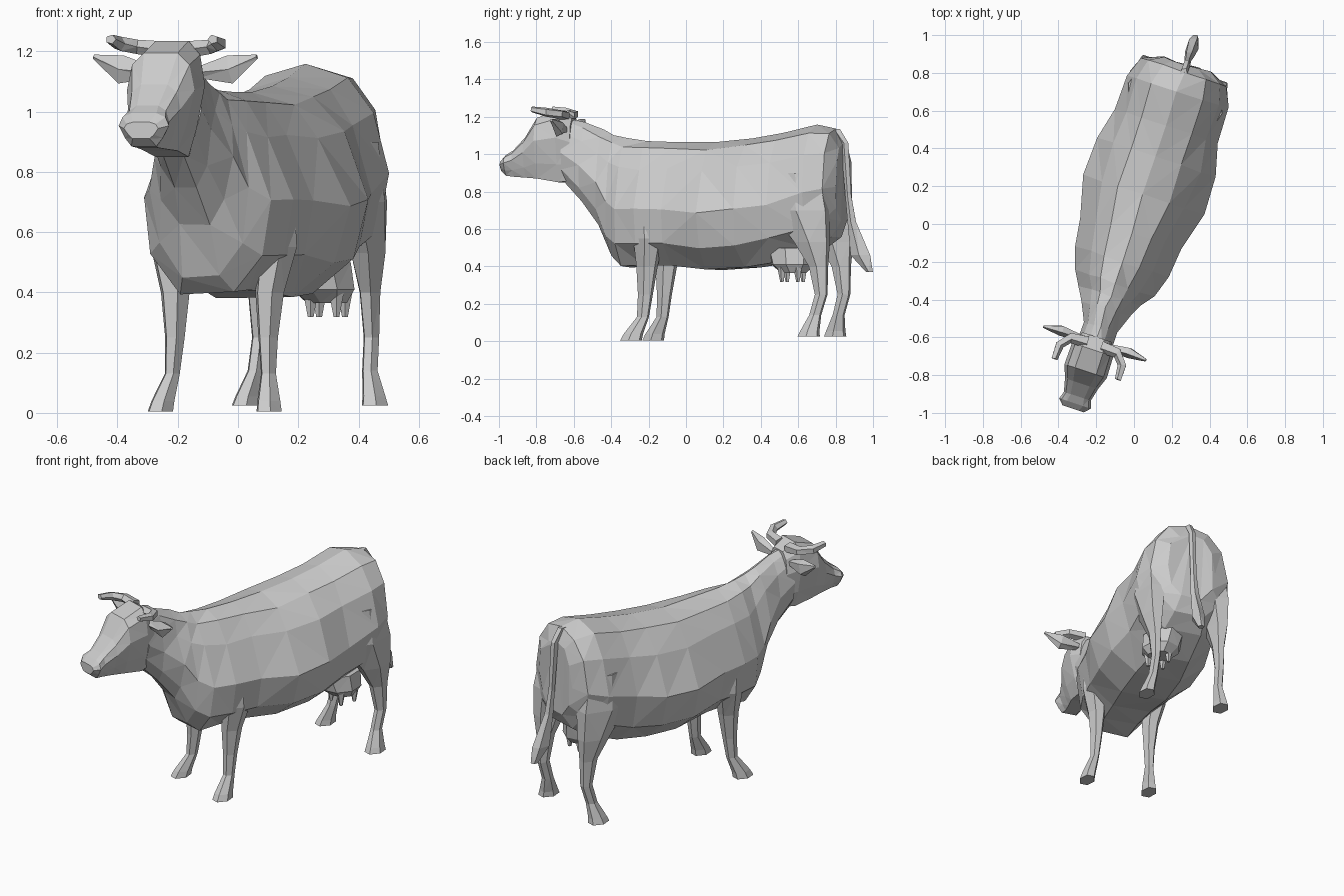
import bpy, bmesh, math, random
from mathutils import Vector

if "Cube" in bpy.data.objects:
    bpy.data.objects.remove(bpy.data.objects["Cube"])

random.seed(4)
TURN = math.radians(-18.2)   # the animal stands turned from the y axis


def loft(name, rings, mirror=False, jitter=0.0):
    """Skin closed rings of points into a faceted solid, turned to the body axis."""
    bm = bmesh.new()
    rows = []
    for ring in rings:
        rows.append([bm.verts.new(Vector(p) + Vector([random.uniform(-jitter, jitter) for _ in range(3)]))
                     for p in ring])
    n = len(rows[0])
    for a, b in zip(rows, rows[1:]):
        for i in range(n):
            j = (i + 1) % n
            bm.faces.new((a[i], a[j], b[j], b[i]))
    bm.faces.new(rows[0][::-1])
    bm.faces.new(rows[-1])
    bmesh.ops.triangulate(bm, faces=bm.faces[:])
    bmesh.ops.recalc_face_normals(bm, faces=bm.faces[:])
    mesh = bpy.data.meshes.new(name)
    bm.to_mesh(mesh)
    bm.free()
    ob = bpy.data.objects.new(name, mesh)
    bpy.context.collection.objects.link(ob)
    ob.rotation_euler.z = TURN
    if mirror:
        mod = ob.modifiers.new("Mirror", 'MIRROR')
        mod.use_mirror_merge = False
    return ob


def section(t, w, top, bot, profile, full=1.0):
    """Symmetric cross-section at t along the body from a half profile (u, v)."""
    half = [(u * w * (full if v > 0.6 else 1), t, bot + v * (top - bot)) for u, v in profile]
    return half + [(-x, y, z) for x, y, z in half[::-1] if x > 0]


def flat_ring(x, y, z, rx, ry, n=6):
    return [(x + rx * math.cos(2 * math.pi * i / n), y + ry * math.sin(2 * math.pi * i / n), z)
            for i in range(n)]


def tube_ring(p, d, r1, r2, n=5):
    """Ring round p, facing along d; r1 is the sideways radius, r2 the other."""
    d = Vector(d).normalized()
    a = d.cross(Vector((0, 0, 1))).normalized()
    b = a.cross(d)
    return [Vector(p) + a * r1 * math.cos(2 * math.pi * i / n) + b * r2 * math.sin(2 * math.pi * i / n)
            for i in range(n)]


# Torso and neck: position, half width, top, bottom, fullness of the upper part
BODY = [(0, 1), (.5, .94), (.84, .77), (1, .45), (.86, .18), (.4, 0)]
torso = [(.89, .15, 1.06, .64, 1), (.845, .235, 1.14, .56, 1), (.74, .28, 1.155, .49, 1),
         (.55, .285, 1.12, .42, .95), (.37, .33, 1.09, .39, .88), (.16, .335, 1.07, .38, .82),
         (-.05, .285, 1.07, .41, .8), (-.21, .265, 1.075, .41, .75), (-.33, .225, 1.085, .40, .72),
         (-.40, .17, 1.10, .45, .75), (-.47, .13, 1.125, .62, .75), (-.57, .095, 1.165, .75, .8),
         (-.68, .09, 1.20, .85, .9)]
loft("torso", [section(t, w, a, b, BODY, f) for t, w, a, b, f in torso], jitter=.007)

# Head, broad at the eyes and tapering to a blunt muzzle
HEAD = [(.5, 1), (.85, .88), (1, .62), (.75, .25), (.5, 0)]
head = [(-.63, .08, 1.19, .86), (-.70, .115, 1.235, .85), (-.82, .118, 1.195, .87),
        (-.89, .092, 1.09, .875), (-.96, .075, 1.02, .88), (-1.0, .088, .995, .885),
        (-1.03, .06, .965, .91)]
loft("head", [section(*h, HEAD) for h in head])

# Ears: leaf shapes pointing outwards
loft("ears", [tube_ring((.08, -.66, 1.13), (1, 0, .1), .02, .02),
              tube_ring((.19, -.655, 1.14), (1, 0, .2), .03, .05),
              tube_ring((.285, -.665, 1.182), (1, 0, .3), .008, .008)], mirror=True)

# Horns: out to the side, then curving forward
loft("horns", [tube_ring((.04, -.67, 1.205), (1, 0, .1), .035, .03),
               tube_ring((.13, -.675, 1.215), (1, -.3, .1), .03, .025),
               tube_ring((.175, -.73, 1.225), (.3, -1, .1), .025, .025),
               tube_ring((.178, -.81, 1.24), (0, -1, .1), .018, .016)], mirror=True)

# Legs with hooves spread towards the front: x, y, z, radii
front_leg = [(.19, -.247, .005, .044, .062), (.185, -.235, .04, .04, .055), (.168, -.187, .13, .026, .034),
             (.163, -.175, .25, .034, .042), (.165, -.165, .40, .05, .06),
             (.19, -.15, .55, .065, .085), (.19, -.16, .72, .06, .10)]
loft("front_legs", [flat_ring(*r) for r in front_leg], mirror=True)

hind_leg = [(.227, .765, .025, .046, .064), (.222, .77, .055, .04, .055), (.2, .793, .14, .027, .034),
            (.195, .825, .25, .027, .036), (.195, .81, .40, .036, .056),
            (.2, .775, .53, .06, .105), (.195, .71, .70, .085, .175), (.19, .70, .90, .07, .14)]
loft("hind_legs", [flat_ring(*r) for r in hind_leg], mirror=True)

# Tail hanging from the rump, ending in a flared tuft
tail = [(0, .84, 1.135, .02, .03), (0, .895, 1.06, .02, .022), (0, .915, .78, .018, .018),
        (0, .935, .64, .025, .025), (0, .985, .46, .035, .058), (0, 1.035, .37, .02, .02)]
loft("tail", [flat_ring(*r, n=5) for r in tail])

# Udder and its four teats
loft("udder", [flat_ring(.07, .62, .50, .12, .14, 8), flat_ring(.09, .63, .41, .11, .12, 8),
               flat_ring(.1, .64, .365, .07, .07, 8)])
for i, x in enumerate((.06, .15)):
    for j, y in enumerate((.59, .68)):
        loft(f"teat_{i}{j}", [flat_ring(x, y, .40, .026, .026, 5), flat_ring(x, y, .318, .01, .01, 5)])
